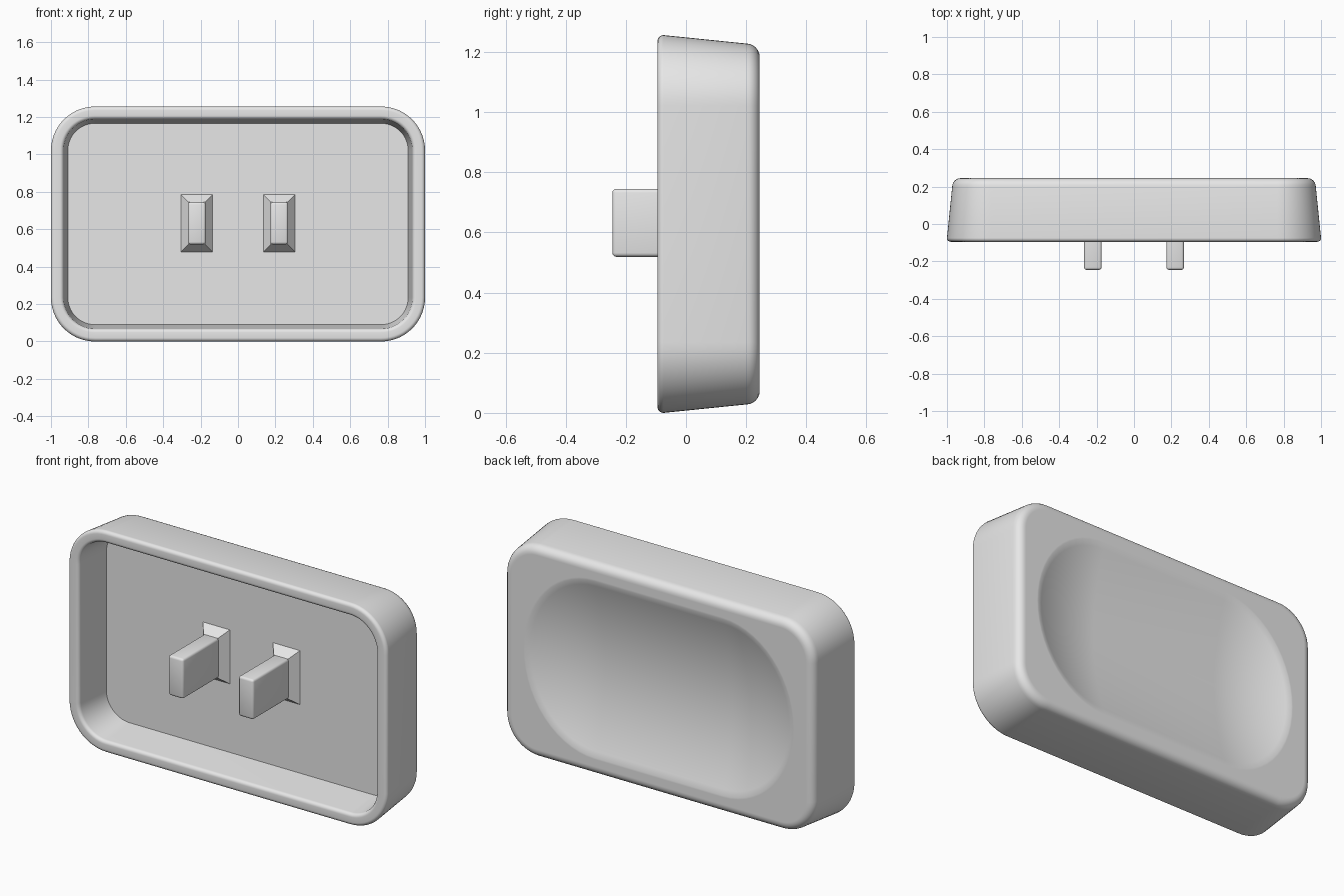
import bpy, bmesh
from math import sin, cos, pi

if "Cube" in bpy.data.objects:
    bpy.data.objects.remove(bpy.data.objects["Cube"], do_unlink=True)

MID_Z = 0.628
STEPS = 14

grey = bpy.data.materials.new("light_grey_plastic")
grey.use_nodes = True
colour = (0.8, 0.8, 0.8, 1)
grey.diffuse_color = colour
grey.node_tree.nodes["Principled BSDF"].inputs["Base Color"].default_value = colour


def loop(y, seg_x, seg_z, rad_x, rad_z):
    """Closed outline: elliptical corners around a rectangle of half size seg."""
    points = []
    for quadrant, (sx, sz) in enumerate(((1, 1), (-1, 1), (-1, -1), (1, -1))):
        for i in range(STEPS + 1):
            a = (quadrant + i / STEPS) * pi / 2
            points.append((sx * seg_x + rad_x * cos(a), y,
                           MID_Z + sz * seg_z + rad_z * sin(a)))
    return points


def rounded(y, inset):
    r = 0.235 - inset
    return loop(y, 0.765, MID_Z - 0.235, r, r)


def dish(y, t):
    return loop(y, 0.40 * min(1, t * 50), 0, 0.44 * t, 0.5 * t)


def fillet(y, inset, radius, start, end, n=6):
    """Arc of (y, inset) pairs around a centre."""
    out = []
    for i in range(n + 1):
        a = start + (end - start) * i / n
        out.append((y + radius * sin(a), inset + radius * cos(a)))
    return out


def finish(bm, name):
    bmesh.ops.remove_doubles(bm, verts=bm.verts[:], dist=1e-5)
    bmesh.ops.recalc_face_normals(bm, faces=bm.faces[:])
    mesh = bpy.data.meshes.new(name)
    bm.to_mesh(mesh)
    bm.free()
    mesh.materials.append(grey)
    obj = bpy.data.objects.new(name, mesh)
    bpy.context.collection.objects.link(obj)
    return obj


def smooth(obj):
    bpy.ops.object.select_all(action="DESELECT")
    obj.select_set(True)
    bpy.context.view_layer.objects.active = obj
    bpy.ops.object.shade_smooth_by_angle(angle=pi / 5)


def loft(bm, loops):
    rings = [[bm.verts.new(p) for p in pts] for pts in loops]
    for a, b in zip(rings, rings[1:]):
        for i in range(len(a)):
            j = (i + 1) % len(a)
            bm.faces.new((a[i], a[j], b[j], b[i]))
    return rings


# Shell: recess floor, inner wall, rounded rim, tapered side, rounded back
profile = [(0.12, 0.09)]
profile += fillet(-0.075, 0.048, 0.02, 0, -pi / 2)
profile += fillet(-0.075, 0.02, 0.02, -pi / 2, -pi)
profile += fillet(0.2, 0.073, 0.045, pi, pi / 2)
profile.append((0.245, 0.078))
loops = [rounded(y, inset) for y, inset in profile]

# Shallow oval dish sunk into the back
loops.append(dish(0.245, 1.02))
for k in range(17):
    t = 1 - k / 16
    loops.append(dish(0.245 - 0.09 * (1 - t * t), t))
# The innermost ring closes onto a straight centre line
loops[-1] = loop(0.155, 0.40, 0, 0, 0)
bm = bmesh.new()
rings = loft(bm, loops)
bm.faces.new(rings[0])
smooth(finish(bm, "shell"))

for side, x in (("right", -0.22), ("left", 0.22)):
    # Flared foot on the recess floor
    bm = bmesh.new()
    feet = []
    for y, w, h in ((0.12, 0.085, 0.153), (0.07, 0.045, 0.113)):
        feet.append([(x + sx * w, y, MID_Z + 0.004 + sz * h)
                     for sx, sz in ((1, 1), (-1, 1), (-1, -1), (1, -1))])
    bm.faces.new(loft(bm, feet)[1])
    finish(bm, side + "_prong_foot")

    # Prong with softened edges
    bm = bmesh.new()
    bmesh.ops.create_cube(bm, size=1)
    bmesh.ops.scale(bm, vec=(0.094, 0.345, 0.226), verts=bm.verts[:])
    bmesh.ops.translate(bm, vec=(x, -0.0725, MID_Z + 0.004), verts=bm.verts[:])
    bmesh.ops.bevel(bm, geom=bm.edges[:], offset=0.013, segments=3,
                    profile=0.5, affect="EDGES")
    smooth(finish(bm, side + "_prong"))
